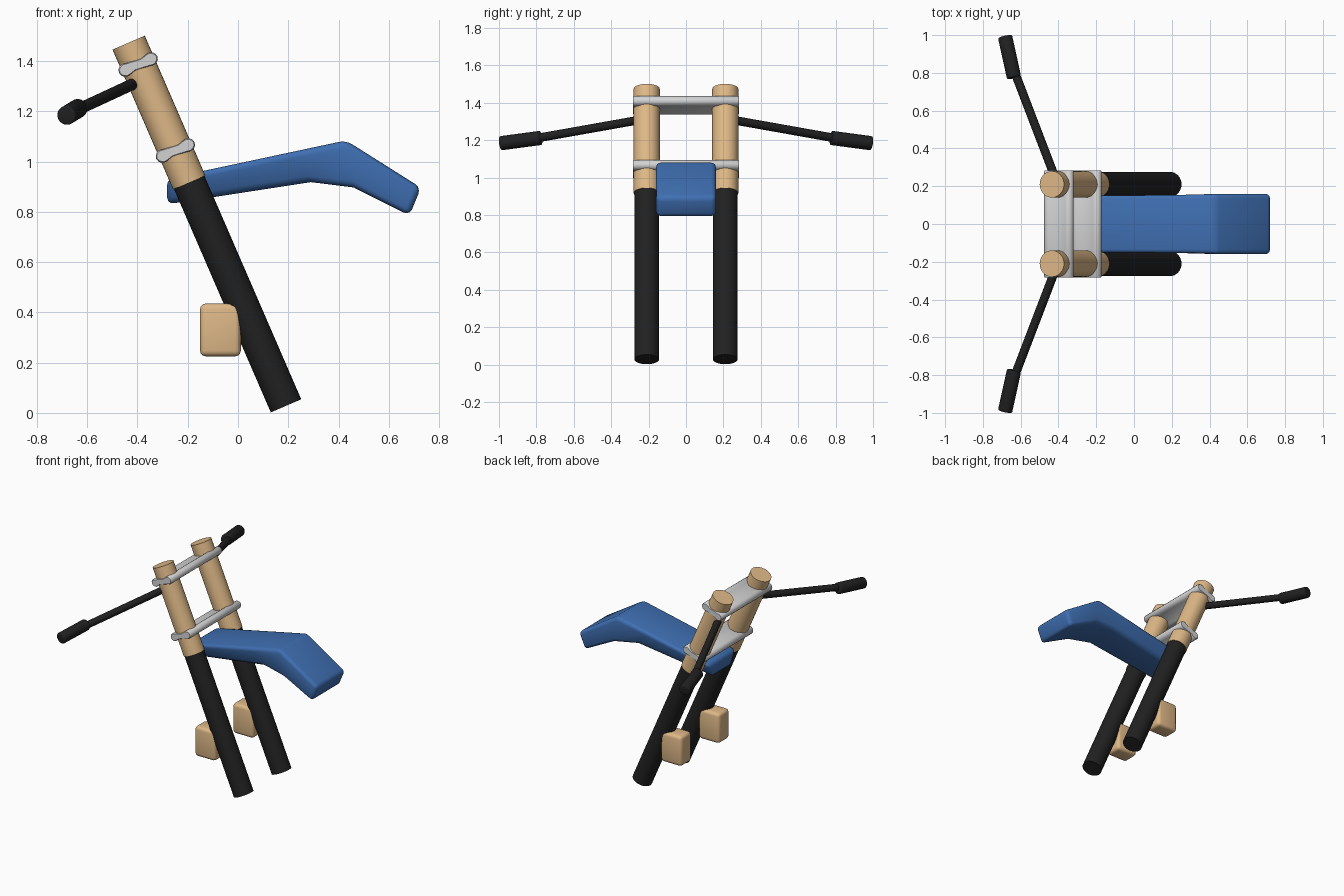
import bpy, bmesh, math
from mathutils import Vector, Matrix

if "Cube" in bpy.data.objects:
    bpy.data.objects.remove(bpy.data.objects["Cube"])


def material(name, rgb):
    m = bpy.data.materials.new(name)
    m.diffuse_color = (*rgb, 1)
    m.use_nodes = True
    m.node_tree.nodes["Principled BSDF"].inputs["Base Color"].default_value = m.diffuse_color
    return m


TAN = material("tan", (0.73, 0.48, 0.243))
BLACK = material("black", (0.015, 0.015, 0.015))
GREY = material("light grey", (0.65, 0.65, 0.65))
BLUE = material("blue", (0.05, 0.16, 0.45))


def finish(name, bm, mat, bevel=0, segments=3, angle=35):
    bmesh.ops.recalc_face_normals(bm, faces=bm.faces[:])
    me = bpy.data.meshes.new(name)
    bm.to_mesh(me)
    bm.free()
    ob = bpy.data.objects.new(name, me)
    bpy.context.collection.objects.link(ob)
    me.materials.append(mat)
    bpy.ops.object.select_all(action='DESELECT')
    bpy.context.view_layer.objects.active = ob
    ob.select_set(True)
    if bevel:
        b = ob.modifiers.new("round edges", 'BEVEL')
        b.width, b.segments, b.limit_method = bevel, segments, 'ANGLE'
        b.angle_limit = math.radians(25)
        bpy.ops.object.modifier_apply(modifier=b.name)
    bpy.ops.object.shade_smooth_by_angle(angle=math.radians(angle))
    return ob


def rod(name, a, b, radius, mat, bevel=0):
    a, b = Vector(a), Vector(b)
    d = b - a
    bm = bmesh.new()
    bmesh.ops.create_cone(bm, cap_ends=True, segments=32, radius1=radius,
                          radius2=radius, depth=d.length)
    bm.transform(Matrix.Translation((a + b) / 2)
                 @ d.to_track_quat('Z', 'Y').to_matrix().to_4x4())
    return finish(name, bm, mat, bevel)


# Fork axis in the xz plane
BOTTOM, TOP = Vector((0.191, 0, 0.028)), Vector((-0.435, 0, 1.473))
AXIS = (TOP - BOTTOM).normalized()
ACROSS = Vector((AXIS.z, 0, -AXIS.x))


def on_axis(z):
    return BOTTOM + AXIS * ((z - BOTTOM.z) / AXIS.z)


# Mirrored parts: fork legs, handlebars, grips, lower blocks
for side, s in (("left", 1), ("right", -1)):
    off = Vector((0, 0.21 * s, 0))
    joint = on_axis(0.917) + off
    rod(side + "_upper_tube", joint, TOP + off, 0.07, TAN)
    rod(side + "_lower_tube", BOTTOM + off, joint, 0.066, BLACK)
    rod(side + "_handlebar", (-0.408, 0.22 * s, 1.313),
        (-0.63, 0.80 * s, 1.21), 0.023, BLACK)
    rod(side + "_grip", (-0.635, 0.775 * s, 1.212),
        (-0.683, 0.993 * s, 1.183), 0.038, BLACK, 0.008)
    bm = bmesh.new()
    bmesh.ops.create_cube(bm, size=1)
    bm.transform(Matrix.Translation((-0.07, 0.21 * s, 0.33))
                 @ Matrix.Diagonal((0.162, 0.12, 0.21, 1)))
    finish(side + "_lower_block", bm, TAN, 0.022)


# Clamps: dog-bone section swept across both legs
def clamp(name, z):
    half = []
    for i in range(9):                      # round lobe at one end
        t = math.radians(-115 + 230 * i / 8)
        half.append((0.056 + 0.027 * math.cos(t), 0.027 * math.sin(t)))
    half.append((0.02, 0.017))
    section = half + [(-u, -v) for u, v in half]
    centre = on_axis(z)
    bm = bmesh.new()
    rings = []
    for y, k in ((-0.284, 0.85), (-0.278, 1), (0.278, 1), (0.284, 0.85)):
        rings.append([bm.verts.new(centre + ACROSS * u * (0.95 if k < 1 else 1)
                                   + AXIS * v * k + Vector((0, y, 0)))
                      for u, v in section])
    n = len(section)
    for a, b in zip(rings, rings[1:]):
        for i in range(n):
            j = (i + 1) % n
            bm.faces.new((a[i], a[j], b[j], b[i]))
    bm.faces.new(rings[0])
    bm.faces.new(rings[-1])
    finish(name, bm, GREY, angle=40)


clamp("upper_clamp", 1.386)
clamp("lower_clamp", 1.044)

# Fender: stations of (top x, top z, bottom x, bottom z, bottom half width)
stations = [(-0.282, 0.932, -0.282, 0.830, 0.105),
            (0.20, 1.035, 0.29, 0.918, 0.125),
            (0.43, 1.084, 0.46, 0.897, 0.155),
            (0.728, 0.896, 0.682, 0.785, 0.16)]
bm = bmesh.new()
rings = []
for tx, tz, bx, bz, w in stations:
    rings.append([bm.verts.new(p) for p in (
        (tx, -0.16, tz), (tx, 0.16, tz), (bx, w, bz), (bx, -w, bz))])
for a, b in zip(rings, rings[1:]):
    for i in range(4):
        j = (i + 1) % 4
        bm.faces.new((a[i], a[j], b[j], b[i]))
bm.faces.new(rings[0])
bm.faces.new(rings[-1])
finish("fender", bm, BLUE, 0.026, 3, 45)
